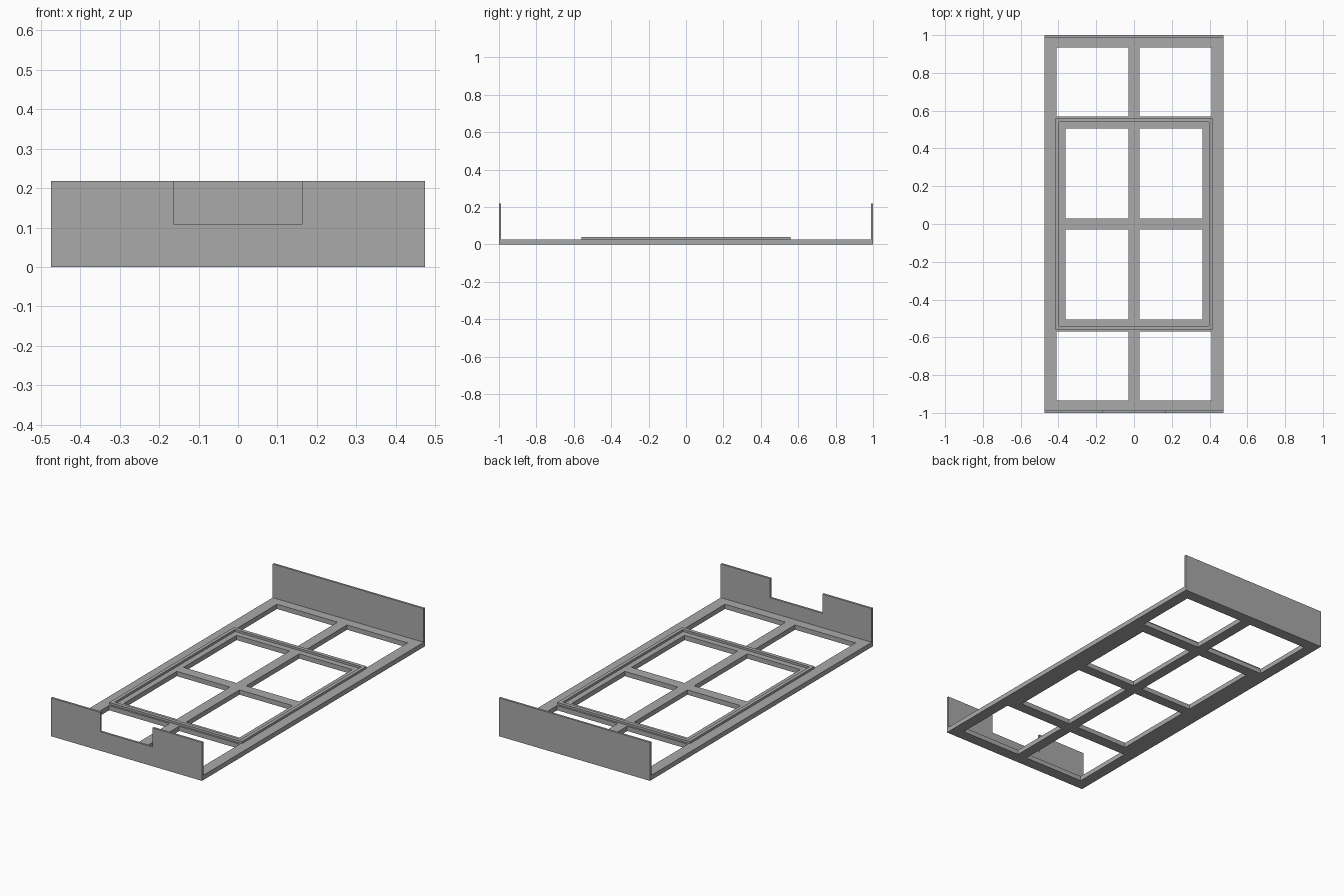
import bpy
import bmesh

cube = bpy.data.objects.get("Cube")
if cube:
    bpy.data.objects.remove(cube, do_unlink=True)

grey = bpy.data.materials.new("plain grey")
grey.use_nodes = True
colour = (0.4, 0.4, 0.4, 1)
grey.diffuse_color = colour
grey.node_tree.nodes["Principled BSDF"].inputs["Base Color"].default_value = colour

WIDTH, LENGTH = 0.474, 1.0      # half sizes
BASE_TOP, RIM_TOP, WALL_TOP = 0.027, 0.039, 0.218
WALL = 0.012


def mirrored(values):
    return [-v for v in reversed(values)] + list(values)


def slab(name, us, vs, filled, place, depth):
    """Fill chosen cells of a grid, merge them and extrude along depth."""
    bm = bmesh.new()
    for u0, u1 in zip(us, us[1:]):
        for v0, v1 in zip(vs, vs[1:]):
            if filled(abs(u0 + u1) / 2, abs(v0 + v1) / 2):
                corners = ((u0, v0), (u1, v0), (u1, v1), (u0, v1))
                bm.faces.new([bm.verts.new(place(u, v)) for u, v in corners])
    bmesh.ops.remove_doubles(bm, verts=bm.verts, dist=1e-5)
    result = bmesh.ops.extrude_face_region(bm, geom=bm.faces[:], use_keep_orig=True)
    moved = [g for g in result["geom"] if isinstance(g, bmesh.types.BMVert)]
    bmesh.ops.translate(bm, verts=moved, vec=depth)
    bmesh.ops.recalc_face_normals(bm, faces=bm.faces)
    mesh = bpy.data.meshes.new(name)
    bm.to_mesh(mesh)
    bm.free()
    mesh.materials.append(grey)
    obj = bpy.data.objects.new(name, mesh)
    bpy.context.collection.objects.link(obj)
    return obj


# Base lattice: wide end openings and narrower openings in the middle
def base_solid(x, y):
    end_hole = 0.03 < x < 0.41 and 0.57 < y < 0.935
    middle_hole = 0.03 < x < 0.363 and 0.03 < y < 0.506
    return not (end_hole or middle_hole)


slab("base_lattice", mirrored([0.03, 0.363, 0.41, WIDTH]),
     mirrored([0.03, 0.506, 0.57, 0.935, LENGTH]), base_solid,
     lambda x, y: (x, y, 0), (0, 0, BASE_TOP))

# Raised rim around the middle openings
slab("raised_rim", mirrored([0.396, 0.416]), mirrored([0.539, 0.56]),
     lambda x, y: x > 0.396 or y > 0.539,
     lambda x, y: (x, y, BASE_TOP), (0, 0, RIM_TOP - BASE_TOP))

# End walls, the front one with a notch in its top edge
slab("front_wall", mirrored([0.164, WIDTH]), [BASE_TOP, 0.109, WALL_TOP],
     lambda x, z: x > 0.164 or z < 0.109,
     lambda x, z: (x, -LENGTH, z), (0, WALL, 0))
slab("back_wall", [-WIDTH, WIDTH], [BASE_TOP, WALL_TOP],
     lambda x, z: True,
     lambda x, z: (x, LENGTH - WALL, z), (0, WALL, 0))
